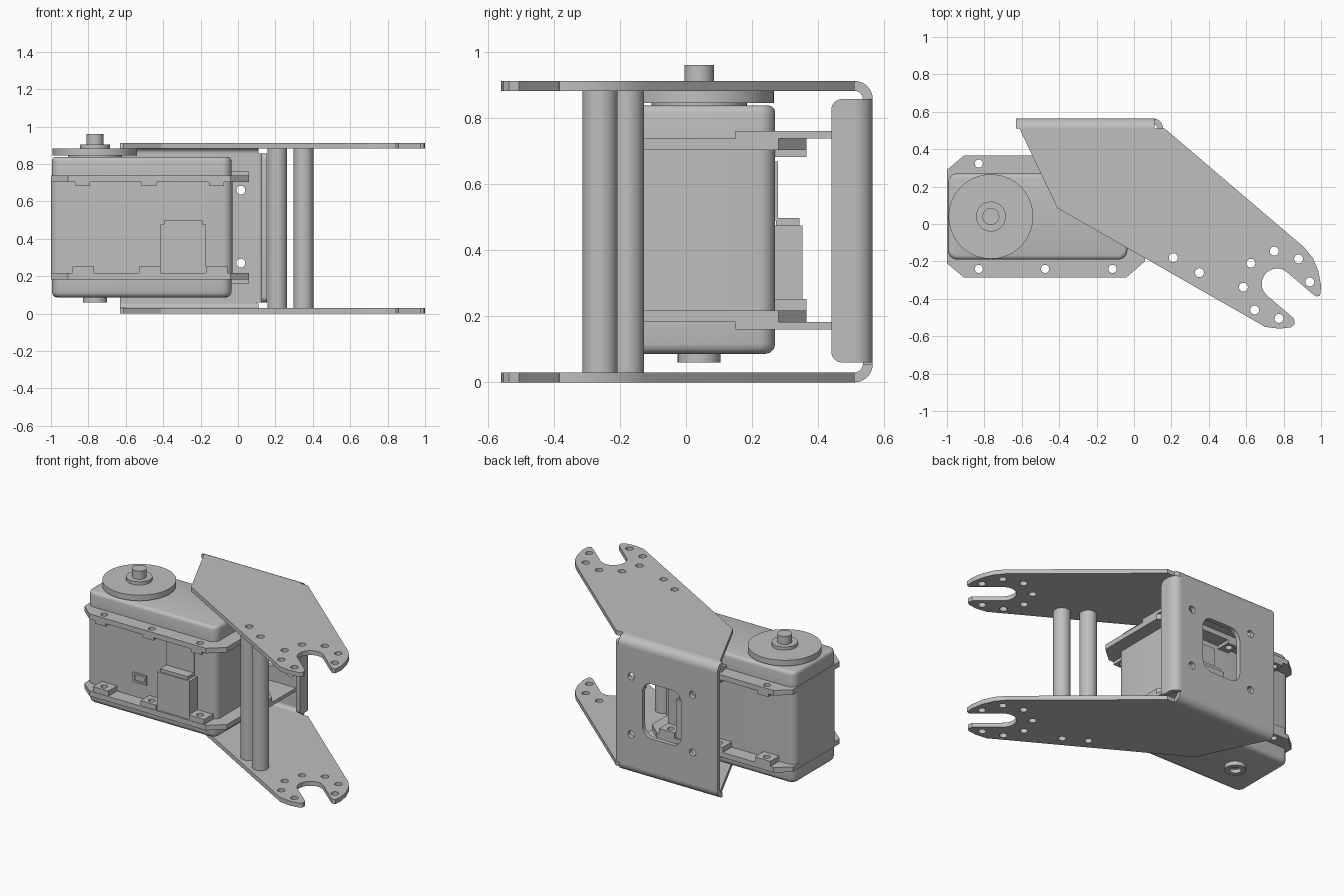
import bpy, bmesh, math

if "Cube" in bpy.data.objects:
    bpy.data.objects.remove(bpy.data.objects["Cube"])

grey = bpy.data.materials.new("plain grey")
grey.diffuse_color = (0.52, 0.52, 0.52, 1)
grey.use_nodes = True
grey.node_tree.nodes["Principled BSDF"].inputs["Base Color"].default_value = grey.diffuse_color


def circle(cx, cy, r, n=24, a0=0.0, a1=360.0):
    full = abs(a1 - a0) >= 360
    m = n if full else n + 1
    return [(cx + r * math.cos(math.radians(a0 + (a1 - a0) * i / n)),
             cy + r * math.sin(math.radians(a0 + (a1 - a0) * i / n))) for i in range(m)]


def rounded(x0, x1, y0, y1, r, n=6):
    pts = []
    for cx, cy, a in ((x1 - r, y1 - r, 0), (x0 + r, y1 - r, 90),
                      (x0 + r, y0 + r, 180), (x1 - r, y0 + r, 270)):
        pts += circle(cx, cy, r, n, a, a + 90)
    return pts


def rect(x0, x1, y0, y1):
    return [(x0, y0), (x1, y0), (x1, y1), (x0, y1)]


def solid(name, outline, lo, hi, holes=(), axis='Z', bevel=0.0, side=0):
    """Extrude a flat outline with holes from lo to hi along an axis.
    bevel rounds the rim of the end chosen by side (1 high, -1 low)."""
    cu = bpy.data.curves.new(name, 'CURVE')
    cu.dimensions = '2D'
    cu.fill_mode = 'BOTH'
    cu.extrude = (hi - lo) / 2
    for loop in [outline, *holes]:
        sp = cu.splines.new('POLY')
        sp.points.add(len(loop) - 1)
        for p, (u, v) in zip(sp.points, loop):
            p.co = (u, v, 0, 1)
        sp.use_cyclic_u = True
    tmp = bpy.data.objects.new(name + "_tmp", cu)
    bpy.context.collection.objects.link(tmp)
    dg = bpy.context.evaluated_depsgraph_get()
    me = bpy.data.meshes.new_from_object(tmp.evaluated_get(dg))
    bpy.data.objects.remove(tmp)
    bm = bmesh.new()
    bm.from_mesh(me)
    bmesh.ops.remove_doubles(bm, verts=bm.verts, dist=1e-5)
    mid = (lo + hi) / 2
    if bevel:
        bmesh.ops.dissolve_limit(bm, angle_limit=0.01, verts=bm.verts, edges=bm.edges)
        rim = [e for e in bm.edges if all(v.co.z * side > 0 for v in e.verts)]
        bmesh.ops.bevel(bm, geom=rim, offset=bevel, segments=3, profile=0.5, affect='EDGES')
    for v in bm.verts:
        u, w, t = v.co.x, v.co.y, v.co.z + mid
        v.co = {'Z': (u, w, t), 'Y': (u, t, w), 'X': (t, u, w)}[axis]
    bmesh.ops.recalc_face_normals(bm, faces=bm.faces)
    bm.to_mesh(me)
    bm.free()
    me.name = name
    me.materials.clear()
    me.materials.append(grey)
    ob = bpy.data.objects.new(name, me)
    bpy.context.collection.objects.link(ob)
    bpy.ops.object.select_all(action='DESELECT')
    ob.select_set(True)
    bpy.context.view_layer.objects.active = ob
    bpy.ops.object.shade_smooth_by_angle(angle=math.radians(32))
    return ob


def quarter(cx, cy, a0, r=0.055, t=0.03):
    # bent sheet corner section
    return circle(cx, cy, r, 8, a0, a0 + 90) + circle(cx, cy, r - t, 8, a0, a0 + 90)[::-1]


# ---- bracket side plates with forked tip
fork = ([(-0.612, 0.51), (-0.41, 0.085), (0.64, -0.515), (0.70, -0.55), (0.78, -0.56),
         (0.84, -0.552), (0.86, -0.535), (0.855, -0.505)]
        + circle(0.765, -0.32, 0.082, 16, 230, 50)
        + [(0.95, -0.37), (0.975, -0.388), (0.995, -0.383), (1.0, -0.33),
           (0.985, -0.25), (0.955, -0.18), (0.91, -0.125), (0.165, 0.51)])
spots = [(0.21, -0.18), (0.35, -0.26), (0.625, -0.21), (0.75, -0.145), (0.88, -0.187),
         (0.94, -0.31), (0.585, -0.338), (0.645, -0.46), (0.775, -0.505)]
plate_holes = [circle(x, y, 0.024, 16) for x, y in spots]
solid("lower_side_plate", fork, 0.0, 0.03, plate_holes)
solid("upper_side_plate", fork, 0.882, 0.912, plate_holes)

# ---- bracket back plate, bends and stiffening flange
back_holes = [rounded(-0.36, -0.07, 0.28, 0.65, 0.07)]
back_holes += [circle(x, z, 0.024, 16) for x in (0.015, -0.445) for z in (0.27, 0.66)]
solid("back_plate", rect(-0.63, 0.10, 0.055, 0.857), 0.535, 0.565, back_holes, 'Y')
solid("lower_bend", quarter(0.51, 0.055, 270), -0.63, 0.11, axis='X')
solid("upper_bend", quarter(0.51, 0.857, 0), -0.63, 0.11, axis='X')
solid("flange_bend", quarter(0.10, 0.51, 0), 0.06, 0.857)
flange = ([(0.51, 0.06), (0.51, 0.857)] + circle(0.472, 0.825, 0.032, 6, 90, 180)
          + circle(0.472, 0.092, 0.032, 6, 180, 270))
solid("stiffening_flange", flange, 0.125, 0.155, axis='X')

# ---- hollow spacer posts
for i, (x, y) in enumerate(spots[:2]):
    solid(f"spacer_post_{i + 1}", circle(x, y, 0.053, 32), 0.03, 0.882, [circle(x, y, 0.024, 16)])

# ---- motor case
case = rounded(-1.0, -0.03, -0.19, 0.27, 0.05)
solid("case_middle", case, 0.21, 0.71)
cap = rounded(-0.995, -0.035, -0.19, 0.27, 0.05)
solid("case_top", cap, 0.73, 0.838, bevel=0.022, side=1)
solid("case_bottom", cap, 0.086, 0.195, bevel=0.03, side=-1)

# ---- mounting rims with screw pads
rim = [(-0.91, -0.285), (-0.04, -0.285), (0.058, -0.20), (0.058, 0.28), (-0.04, 0.365),
       (-0.91, 0.365), (-1.0, 0.29), (-1.0, -0.21)]
screws = [(x, y) for x in (-0.83, -0.475, -0.115) for y in (-0.24, 0.323)]
rim_holes = [circle(x, y, 0.022, 16) for x, y in screws]
solid("upper_rim", rim, 0.703, 0.737, rim_holes)
solid("lower_rim", rim, 0.183, 0.217, rim_holes)
for i, (x, y) in enumerate(screws):
    s = 1 if y > 0 else -1
    y0, y1 = sorted((y - s * 0.055, y + s * 0.042))
    hole = [circle(x, y, 0.022, 16)]
    solid(f"upper_pad_{i + 1}", rect(x - 0.04, x + 0.04, y0, y1), 0.682, 0.704, hole)
    solid(f"lower_pad_{i + 1}", rect(x - 0.055, x + 0.06, y0, y1), 0.216, 0.252, hole)

# ---- mounting shelves from case to back plate
for name, z in (("upper_shelf", 0.737), ("lower_shelf", 0.16)):
    solid(name, rect(-0.49, 0.058, 0.15, 0.537), z, z + 0.023, rim_holes[3::2])

# ---- connector housings, cover panels and case slot frame on both sides
for side, y0, y1, p0, p1 in (("front", -0.272, -0.185, -0.198, -0.185),
                             ("rear", 0.265, 0.352, 0.265, 0.278)):
    solid(f"{side}_connector", rect(-0.415, -0.17, 0.216, 0.475), y0, y1, axis='Y')
    solid(f"{side}_connector_lip", rect(-0.395, -0.19, 0.475, 0.497), y0 + 0.008, y1 - 0.008, axis='Y')
    solid(f"{side}_cover_panel", rect(-0.40, -0.19, 0.49, 0.668), p0, p1, axis='Y')
solid("port_frame", rect(-0.65, -0.548, 0.315, 0.38), -0.197, -0.185,
      [rect(-0.635, -0.563, 0.328, 0.367)], 'Y')

# ---- output horn and rear boss
hx, hy = -0.765, 0.04
solid("horn_neck", circle(hx, hy, 0.145, 40), 0.83, 0.85)
solid("horn_disc", circle(hx, hy, 0.226, 64), 0.845, 0.883)
solid("horn_collar", circle(hx, hy, 0.08, 32), 0.88, 0.905)
solid("horn_shaft", circle(hx, hy, 0.045, 32), 0.90, 0.96)
solid("rear_boss", circle(hx, hy, 0.065, 32), 0.06, 0.09, [circle(hx, hy, 0.035, 24)])
